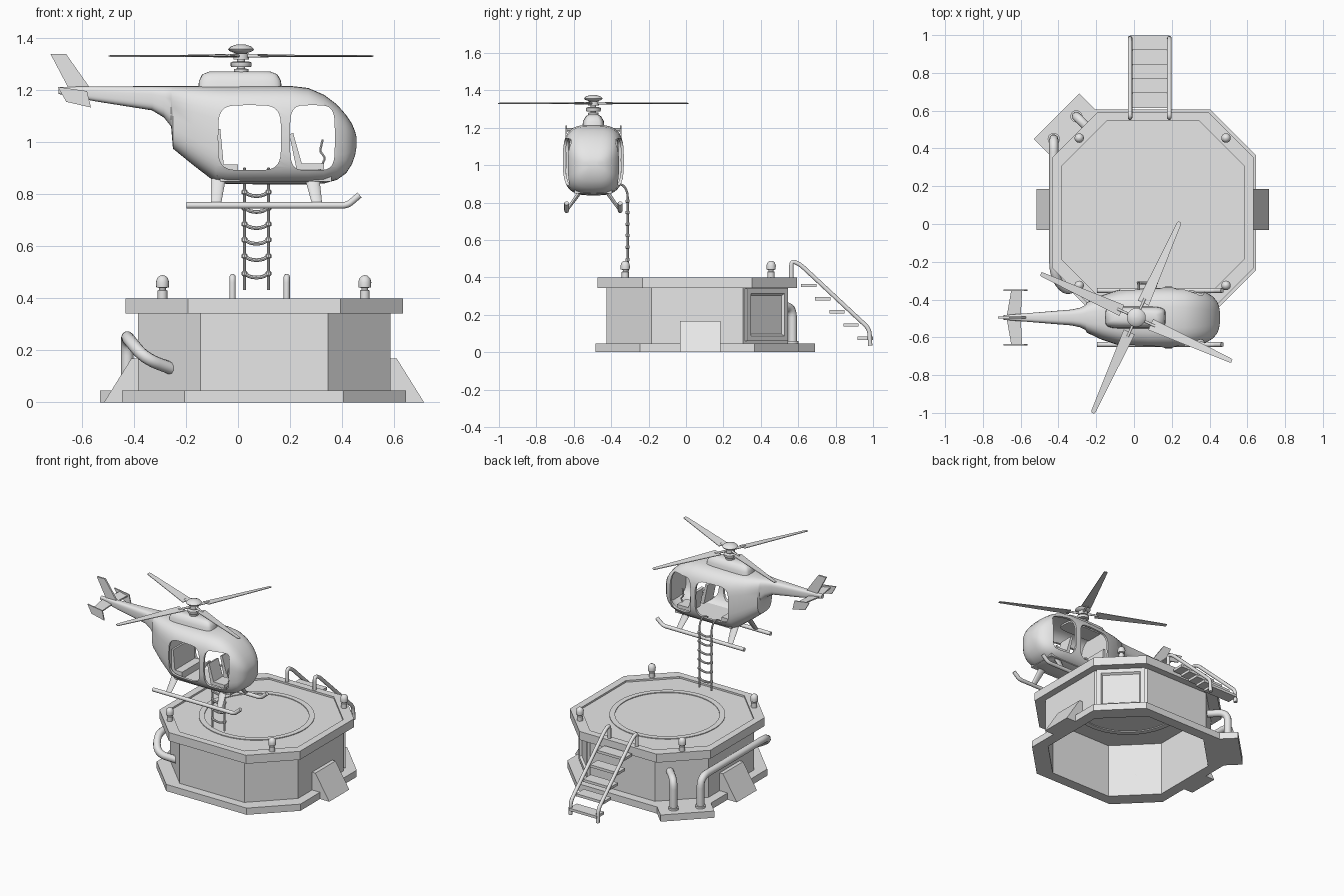
import bpy, bmesh, math
from mathutils import Vector

if "Cube" in bpy.data.objects:
    bpy.data.objects.remove(bpy.data.objects["Cube"])

grey = bpy.data.materials.new("light_grey")
grey.diffuse_color = (0.8, 0.8, 0.8, 1)
grey.use_nodes = True
grey.node_tree.nodes["Principled BSDF"].inputs["Base Color"].default_value = grey.diffuse_color
CX, CY = 0.10, 0.06      # platform centre
HY = -0.495              # helicopter centre line


def finish(name, bm, smooth=None):
    bmesh.ops.recalc_face_normals(bm, faces=bm.faces)
    me = bpy.data.meshes.new(name)
    bm.to_mesh(me)
    bm.free()
    me.materials.append(grey)
    ob = bpy.data.objects.new(name, me)
    bpy.context.collection.objects.link(ob)
    if smooth:
        shade(ob, smooth)
    return ob


def shade(ob, angle=40):
    bpy.ops.object.select_all(action='DESELECT')
    ob.select_set(True)
    bpy.context.view_layer.objects.active = ob
    bpy.ops.object.shade_smooth_by_angle(angle=math.radians(angle))


def loft(name, rings, smooth=None, wrap=False):
    bm = bmesh.new()
    vs = [[bm.verts.new(p) for p in r] for r in rings]
    n = len(vs[0])
    for a, b in list(zip(vs, vs[1:])) + ([(vs[-1], vs[0])] if wrap else []):
        for i in range(n):
            bm.faces.new((a[i], a[(i + 1) % n], b[(i + 1) % n], b[i]))
    if not wrap:
        bm.faces.new(vs[0])
        bm.faces.new(vs[-1])
    return finish(name, bm, smooth)


def revolve(name, profile, x, y, n=20, wrap=False):
    rings = [[(x + r * math.cos(2 * math.pi * i / n), y + r * math.sin(2 * math.pi * i / n), z)
              for i in range(n)] for r, z in profile]
    return loft(name, rings, 35, wrap)


def prism_y(name, pts, y0, y1, smooth=None):
    return loft(name, [[(x, y, z) for x, z in pts] for y in (y0, y1)], smooth)


def box(name, x0, x1, y0, y1, z0, z1):
    return prism_y(name, [(x0, z0), (x1, z0), (x1, z1), (x0, z1)], y0, y1)


def tube(name, pts, r, bend=0.0, res=3):
    pts = [Vector(p) for p in pts]
    path = [pts[0]]
    for a, p, b in zip(pts, pts[1:], pts[2:]):
        if bend:
            s = p + (a - p).normalized() * min(bend, (a - p).length * 0.48)
            e = p + (b - p).normalized() * min(bend, (b - p).length * 0.48)
            for i in range(7):
                t = i / 6
                path.append(s * (1 - t) ** 2 + p * 2 * t * (1 - t) + e * t * t)
        else:
            path.append(p)
    path.append(pts[-1])
    cu = bpy.data.curves.new(name, 'CURVE')
    cu.dimensions = '3D'
    cu.bevel_depth, cu.bevel_resolution, cu.use_fill_caps = r, res, True
    sp = cu.splines.new('POLY')
    sp.points.add(len(path) - 1)
    for q, p in zip(sp.points, path):
        q.co = (*p, 1)
    ob = bpy.data.objects.new(name, cu)
    bpy.context.collection.objects.link(ob)
    cu.materials.append(grey)
    bpy.ops.object.select_all(action='DESELECT')
    ob.select_set(True)
    bpy.context.view_layer.objects.active = ob
    bpy.ops.object.convert(target='MESH')
    shade(bpy.context.view_layer.objects.active)


# ---------- Platform ----------
def octagon(h, z):
    f = h - 0.24
    return [(CX + x, CY + y, z) for x, y in
            ((h, -f), (h, f), (f, h), (-f, h), (-h, f), (-h, -f), (-f, -h), (f, -h))]


loft("platform", [octagon(h, z) for h, z in (
    (.472, .372), (.472, 0), (.545, 0), (.545, .046), (.485, .046), (.485, .342),
    (.533, .342), (.533, .40), (.485, .40), (.485, .388))])
revolve("landing_ring", [(.325, .366), (.36, .366), (.36, .393), (.325, .393)], CX, CY, 48, True)

# side ramps, left and right
for s in (-1, 1):
    prism_y("side_ramp", [(CX + s * x, z) for x, z in
            ((.475, 0), (.615, 0), (.51, .168), (.475, .168))], -.033, .185)

# corner slab for the pipes
slab = [(-.205, .605), (-.29, .69), (-.53, .45), (-.445, .365)]
loft("corner_slab", [[(x, y, z) for x, y in slab] for z in (0, .046)])

# corner pipes with collars
tube("short_pipe", [(-.305, .57, .04), (-.305, .57, .245), (-.2, .465, .245)], .024, .06)
tube("long_pipe", [(-.425, .45, .04), (-.425, .45, .25), (-.425, -.27, .25),
                   (-.36, -.365, .17), (-.255, -.30, .13)], .024, .07)
for x, y in ((-.305, .57), (-.425, .45)):
    revolve("pipe_collar", [(.032, .046), (.032, .06)], x, y)

# framed hatch on the rear right diagonal wall
d = Vector((1, 1, 0)).normalized()
t = Vector((-1, 1, 0)).normalized()
c = Vector((CX + .364, CY + .364, .2))
hatch = []
for w, h, o in ((.155, .14, -.01), (.155, .14, .018), (.128, .113, .018), (.118, .103, .004)):
    hatch.append([c + d * o + t * a * w + Vector((0, 0, b * h))
                  for a, b in ((-1, -1), (1, -1), (1, 1), (-1, 1))])
loft("wall_hatch", hatch)

# corner lamps
for x in (-.29, .487):
    for y in (-.325, .455):
        revolve("corner_lamp", [(.019, .385), (.019, .43), (.013, .432), (.013, .44), (.024, .442),
                                (.025, .462), (.021, .477), (.012, .486), (.002, .489)], x, y, 16)

# stairs
for x in (-.021, .187):
    tube("stair_rail", [(x, .563, .385), (x, .563, .49), (x, .61, .47), (x, .98, .125),
                        (x, .985, .035)], .012, .03)
for i in range(5):
    y, z = .615 + i * .0755, .348 - i * .0705
    box("stair_step", -.021, .187, y, y + .082, z, z + .018)


# ---------- Helicopter ----------
def section(x, z0, z1, w, inset=0, n=36, p=.62):
    mz, hz, w = (z0 + z1) / 2, (z1 - z0) / 2 - inset, w - inset
    ring = []
    for i in range(n):
        a = 2 * math.pi * i / n
        ca, sa = math.cos(a), math.sin(a)
        ring.append((x, HY + w * math.copysign(abs(ca) ** p, ca),
                     mz + hz * math.copysign(abs(sa) ** p, sa)))
    return ring


hull = [(-.69, 1.185, 1.212, .012), (-.55, 1.157, 1.214, .024), (-.33, 1.122, 1.215, .042),
        (-.285, 1.095, 1.215, .052), (-.257, 1.06, 1.215, .066), (-.25, .975, 1.215, .08),
        (-.17, .91, 1.215, .118), (-.085, .845, 1.215, .146), (-.04, .839, 1.215, .155),
        (.08, .838, 1.216, .163), (.2, .838, 1.216, .163), (.27, .838, 1.208, .16),
        (.33, .841, 1.182, .15), (.38, .855, 1.145, .134), (.415, .88, 1.105, .113),
        (.438, .915, 1.07, .088), (.45, .95, 1.04, .06), (.455, .98, 1.02, .028)]
fuselage = loft("fuselage", [section(*s) for s in hull])
cavity = loft("cabin_cutter", [section(*s, .014) for s in hull if -.09 < s[0] < .42])


def rounded(x0, x1, z0, z1, p=.45, n=40):
    pts = []
    for i in range(n):
        a = 2 * math.pi * i / n
        ca, sa = math.cos(a), math.sin(a)
        pts.append(((x0 + x1) / 2 + (x1 - x0) / 2 * math.copysign(abs(ca) ** p, ca),
                    (z0 + z1) / 2 + (z1 - z0) / 2 * math.copysign(abs(sa) ** p, sa)))
    return pts


doors = [prism_y("door_cutter", rounded(*o), HY - .3, HY + .3)
         for o in ((-.076, .165, .892, 1.142), (.2, .372, .892, 1.142))]
for cutter in [cavity] + doors:
    m = fuselage.modifiers.new("cut", 'BOOLEAN')
    m.object, m.operation, m.solver = cutter, 'DIFFERENCE', 'EXACT'
    bpy.context.view_layer.objects.active = fuselage
    bpy.ops.object.modifier_apply(modifier=m.name)
    bpy.data.objects.remove(cutter)
shade(fuselage, 35)

# engine fairing on the roof
fair = []
for z, x0, x1, w in ((1.19, -.155, .17, .06), (1.235, -.15, .165, .056),
                     (1.26, -.138, .152, .042), (1.271, -.11, .125, .026)):
    fair.append([((x0 + x1) / 2 + (x1 - x0) / 2 * q[0], HY + w * q[1], z) for q in rounded(-1, 1, -1, 1, .4, 28)])
loft("engine_fairing", fair, 50)

# cabin seats and control stick
for s in (-1, 1):
    y = HY + s * .07
    prism_y("front_seat", [(.197, 1.03), (.212, 1.035), (.245, .918), (.33, .918), (.33, .895),
                           (.225, .895)], y - .05, y + .05)
    tube("control_stick", [(.30, y, .86), (.335, y, .94), (.315, y, .965), (.325, y, 1.01)], .005, .01, 1)
prism_y("rear_bench", [(-.08, 1.05), (-.068, 1.05), (-.055, .915), (0, .915), (0, .87), (-.08, .87)],
        HY - .11, HY + .11)
box("cabin_floor", -.07, .36, HY - .10, HY + .10, .848, .868)

# tail fin, stabiliser and end plates
prism_y("tail_fin", [(-.72, 1.338), (-.66, 1.338), (-.57, 1.21), (-.65, 1.205)], HY - .006, HY + .006)
for s in (-1, 1):
    loft("stabiliser", [[(x0, y, 1.19), (x1, y, 1.178), (x1, y, 1.186), (x0, y, 1.198)] for x0, x1, y in
                        ((-.675, -.60, HY), (-.65, -.592, HY + s * .143))])
    y = HY + s * .145
    prism_y("end_plate", [(-.692, 1.212), (-.58, 1.196), (-.565, 1.133), (-.66, 1.155)], y - .004, y + .004)

# skids and struts
for s in (-1, 1):
    y = HY + s * .143
    tube("skid", [(-.197, y, .757), (.42, y, .757), (.467, y, .797)], .013, .02)
    for xt, xb in ((-.075, -.085), (.285, .305)):
        rings = []
        for x, dy, z, r in ((xt, .07, .86, .028), (xb, .143, .757, .019)):
            rings.append([(x + r * math.cos(a), HY + s * (dy + .5 * r * math.sin(a)), z)
                          for a in [i * math.pi / 6 for i in range(12)]])
        loft("skid_strut", rings, 40)

# rotor mast and hub
HX = .012
revolve("rotor_mast", [(.028, 1.265), (.028, 1.28), (.015, 1.283), (.015, 1.35)], HX, HY)
revolve("swash_plate", [(.037, 1.288), (.04, 1.293), (.04, 1.306), (.03, 1.31)], HX, HY)
revolve("rotor_hub", [(.03, 1.318), (.03, 1.34)], HX, HY)
revolve("hub_cap", [(.018, 1.34), (.045, 1.35), (.05, 1.357), (.04, 1.367), (.02, 1.374), (.003, 1.376)], HX, HY)

# four tapered blades, slightly pitched
for k in range(4):
    a = math.radians(65.5 + 90 * k)
    u, v = Vector((math.cos(a), math.sin(a), 0)), Vector((-math.sin(a), math.cos(a), 0))
    hub = Vector((HX, HY, 1.331))
    tube("blade_grip", [hub, hub + u * .11], .007)
    rings = []
    for r, w0, w1 in ((.085, -.034, .03), (.545, -.012, .012), (.556, -.008, .008)):
        rings.append([hub + u * r + v * w + Vector((0, 0, h - w * .1)) for w, h in
                      ((w0, -.002), (w1, -.002), (w1, .002), (w0, .002))])
    loft("rotor_blade", rings)

# rope ladder hanging on the far side
LY = -.312
for x in (.025, .117):
    tube("ladder_rope", [(x, -.40, .88), (x, -.345, .905), (x, LY, .86), (x, LY, .432)], .006, .03, 2)
for z in (.808, .747, .685, .625, .562, .495):
    tube("ladder_rung", [(.025, LY, z), (.045, LY, z - .012), (.071, LY, z - .016),
                         (.097, LY, z - .012), (.117, LY, z)], .007, .01, 2)
    for x in (.025, .117):
        revolve("ladder_knot", [(.004, z - .012), (.011, z - .006), (.011, z + .006), (.004, z + .012)], x, LY, 8)
